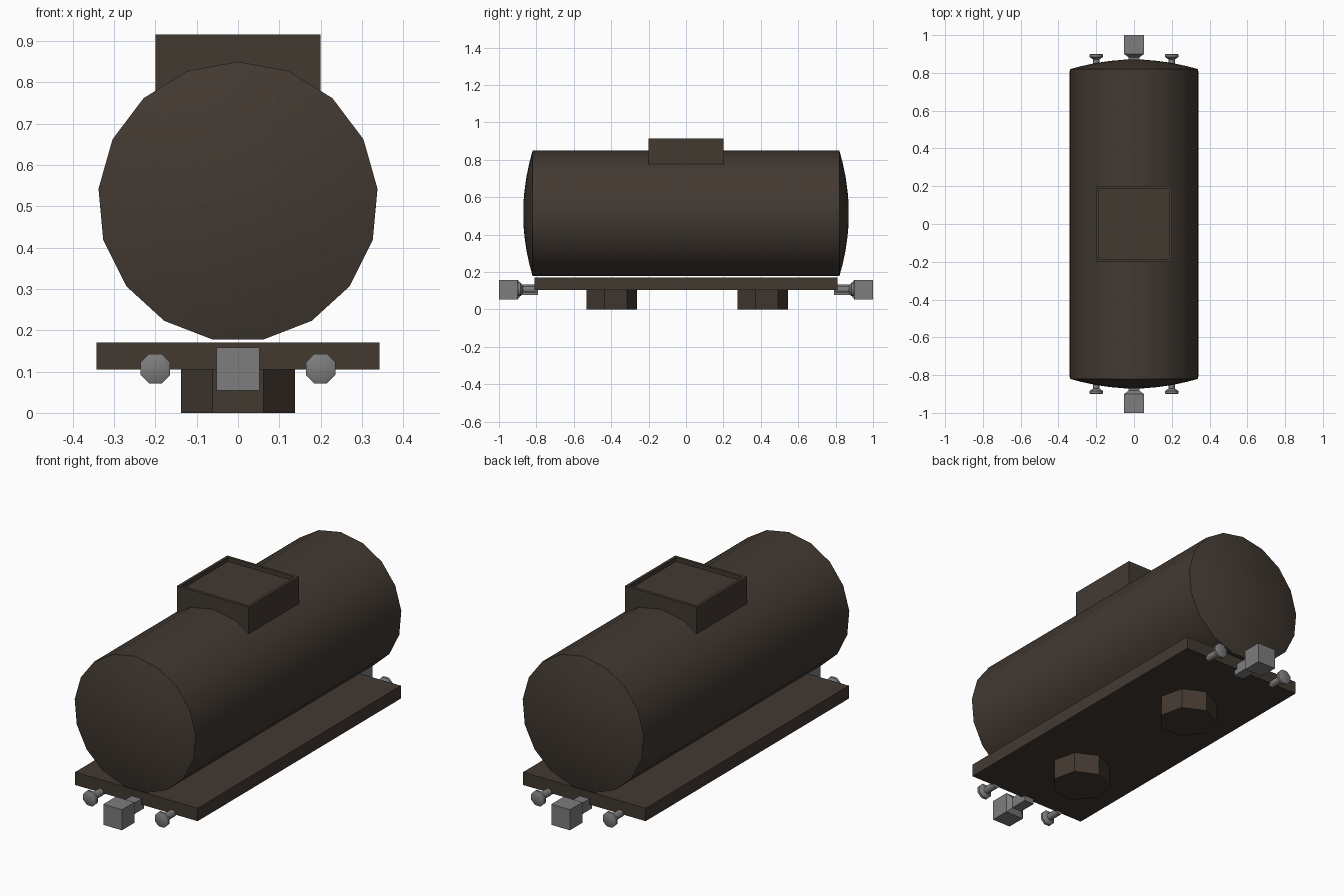
import bpy, bmesh, math
from mathutils import Matrix, Vector

if "Cube" in bpy.data.objects:
    bpy.data.objects.remove(bpy.data.objects["Cube"])


def material(name, rgb):
    m = bpy.data.materials.new(name)
    m.diffuse_color = (*rgb, 1)
    m.use_nodes = True
    m.node_tree.nodes["Principled BSDF"].inputs["Base Color"].default_value = m.diffuse_color
    return m


BROWN = material("dark brown", (0.055, 0.041, 0.031))
GREY = material("metal grey", (0.205, 0.205, 0.205))


def finish(name, bm, mat, smooth=None):
    bmesh.ops.recalc_face_normals(bm, faces=bm.faces)
    me = bpy.data.meshes.new(name)
    bm.to_mesh(me)
    bm.free()
    me.materials.append(mat)
    ob = bpy.data.objects.new(name, me)
    bpy.context.collection.objects.link(ob)
    if smooth:
        bpy.ops.object.select_all(action='DESELECT')
        ob.select_set(True)
        bpy.context.view_layer.objects.active = ob
        bpy.ops.object.shade_smooth_by_angle(angle=math.radians(smooth))
    return ob


def add_box(bm, lo, hi):
    lo, hi = Vector(lo), Vector(hi)
    mat = Matrix.Translation((lo + hi) / 2) @ Matrix.Diagonal((*(hi - lo), 1))
    return bmesh.ops.create_cube(bm, size=1, matrix=mat)


def loft(bm, rings):
    """Skin a list of point rings and cap both ends."""
    rows = [[bm.verts.new(p) for p in r] for r in rings]
    n = len(rows[0])
    for a, b in zip(rows, rows[1:]):
        for i in range(n):
            j = (i + 1) % n
            bm.faces.new((a[i], a[j], b[j], b[i]))
    bm.faces.new(rows[0])
    bm.faces.new(rows[-1])


def ring(n, r, y, x=0, z=0, start=math.pi / 2):
    """Regular polygon facing along y."""
    return [(x + r * math.cos(start + 2 * math.pi * i / n), y,
             z + r * math.sin(start + 2 * math.pi * i / n)) for i in range(n)]


# Tank: 17-sided barrel with shallow domed ends
R, CZ = 0.339, 0.511
dome = [(0.05, 0.87), (0.12, 0.864), (0.20, 0.853), (0.28, 0.836), (R, 0.82)]
profile = [(r, -y) for r, y in dome] + dome[::-1]
bm = bmesh.new()
loft(bm, [ring(17, r, y, z=CZ) for r, y in profile])
finish("tank", bm, BROWN, 30)

# Hatch with a recessed top
bm = bmesh.new()
add_box(bm, (-0.2, -0.2, 0.70), (0.2, 0.2, 0.915))
top = max(bm.faces, key=lambda f: f.calc_center_median().z)
bmesh.ops.inset_individual(bm, faces=[top], thickness=0.02)
inner = bmesh.ops.extrude_discrete_faces(bm, faces=[top])["faces"]
bmesh.ops.translate(bm, verts=inner[0].verts, vec=(0, 0, -0.02))
finish("hatch", bm, BROWN)

# Flat deck under the tank
bm = bmesh.new()
add_box(bm, (-0.342, -0.81, 0.105), (0.342, 0.81, 0.17))
finish("deck", bm, BROWN)

# Seven-sided bogies
for label, cy in (("front", -0.404), ("back", 0.404)):
    bm = bmesh.new()
    pts = [(0.1415 * math.sin(2 * math.pi * i / 7),
            cy + 0.1415 * math.cos(2 * math.pi * i / 7)) for i in range(7)]
    loft(bm, [[(x, y, z) for x, y in pts] for z in (0, 0.106)])
    finish(label + "_bogie", bm, BROWN)

for label, s in (("front", -1), ("back", 1)):
    # Coupler: block, taper and neck
    bm = bmesh.new()
    loft(bm, [ring(4, h * math.sqrt(2), s * y, z=0.106, start=math.pi / 4)
              for h, y in ((0.028, 0.79), (0.028, 0.882), (0.052, 0.9), (0.052, 1.0))])
    finish(label + "_coupler", bm, GREY)
    # Buffers: round shaft and flat head
    for side, x in (("left", -0.2), ("right", 0.2)):
        bm = bmesh.new()
        loft(bm, [ring(8, r, s * y, x=x, z=0.107, start=math.pi / 8)
                  for r, y in ((0.019, 0.80), (0.019, 0.872), (0.039, 0.884),
                               (0.039, 0.897), (0.034, 0.9))])
        finish(f"{label}_{side}_buffer", bm, GREY, 50)
